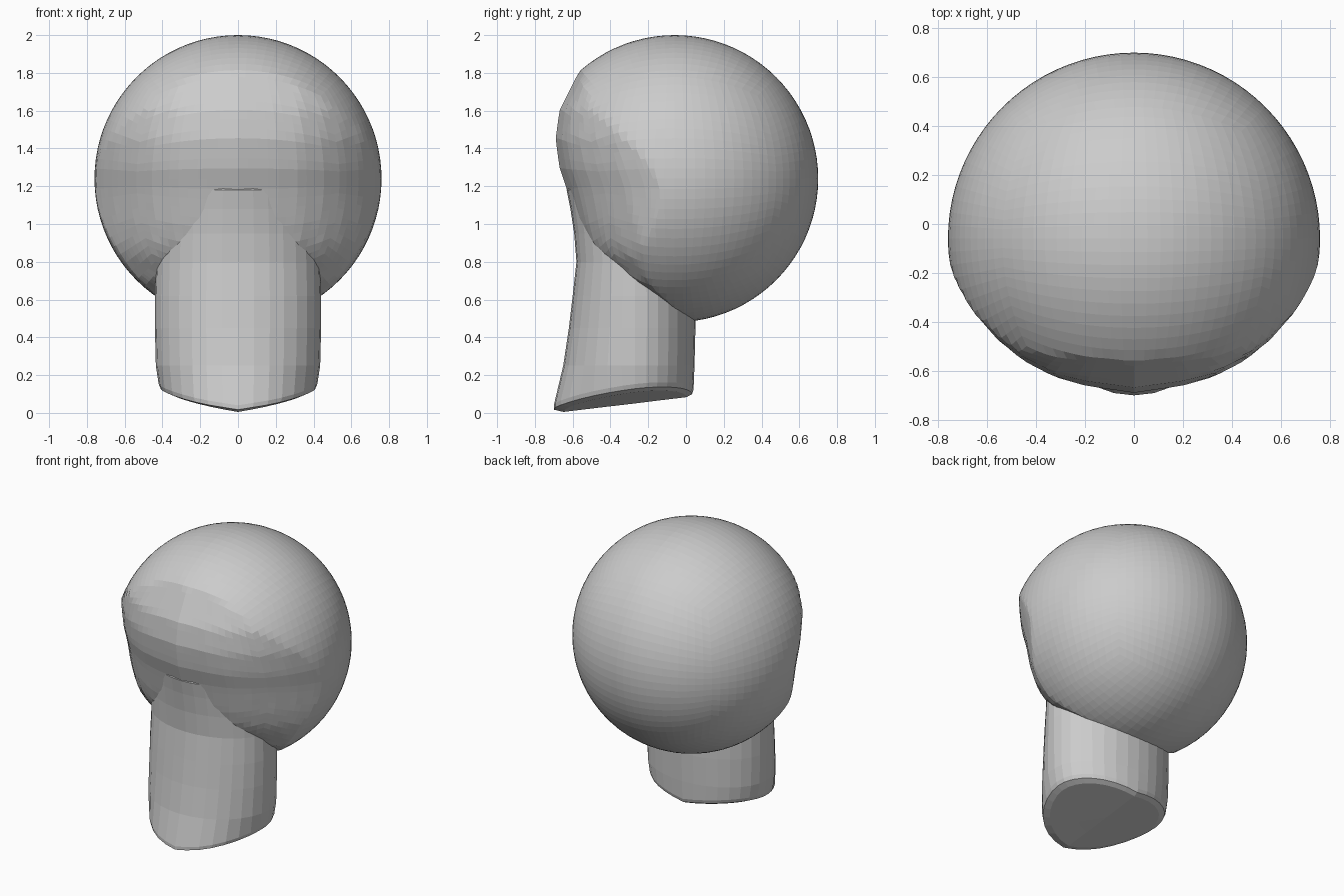
import bpy, bmesh, math
from mathutils import Vector

if "Cube" in bpy.data.objects:
    bpy.data.objects.remove(bpy.data.objects["Cube"])

CENTRE, RADIUS = Vector((0, -0.06, 1.24)), 0.76
# face profile (z, y) on the centre line, and setback of the face (|x|, dy)
FACE = [(0.48, 0.05), (0.55, -0.12), (0.62, -0.25), (0.70, -0.39), (0.83, -0.51),
        (0.90, -0.55), (1.00, -0.585), (1.18, -0.63), (1.30, -0.67), (1.45, -0.69),
        (1.60, -0.67), (1.84, -0.55), (1.93, -0.42), (2.00, -0.25)]
SETBACK = [(0, 0), (0.2, 0.03), (0.33, 0.065), (0.45, 0.13), (0.55, 0.21), (0.65, 0.32),
           (0.72, 0.43), (0.78, 0.55)]


def lerp(table, t):
    if t <= table[0][0]:
        return table[0][1]
    for (a, u), (b, v) in zip(table, table[1:]):
        if t <= b:
            return u + (v - u) * (t - a) / (b - a)
    return table[-1][1]


def finish(bm, name):
    bmesh.ops.recalc_face_normals(bm, faces=bm.faces)
    mesh = bpy.data.meshes.new(name)
    bm.to_mesh(mesh)
    bm.free()
    obj = bpy.data.objects.new(name, mesh)
    bpy.context.collection.objects.link(obj)
    return obj


# Head: quad sphere with its front pressed back to the face surface
bm = bmesh.new()
bmesh.ops.create_cube(bm, size=2)
bmesh.ops.subdivide_edges(bm, edges=bm.edges, cuts=21, use_grid_fill=True)
for v in bm.verts:
    p = CENTRE + Vector([math.tan(c * math.pi / 4) for c in v.co]).normalized() * RADIUS
    if p.y < CENTRE.y:
        face_y = lerp(FACE, p.z) + lerp(SETBACK, abs(p.x))
        p.y = max(p.y, min(face_y, 2 * CENTRE.y - p.y))
    v.co = p
finish(bm, "head")

# Neck: lofted oval rings (z, front y, back y, half width)
SEG, MID = 32, -0.27
RINGS = [(0.25, -0.65, 0.045, 0.435), (0.45, -0.62, 0.05, 0.44), (0.62, -0.60, 0.05, 0.44),
         (0.80, -0.58, 0.04, 0.435), (0.95, -0.592, 0.03, 0.43), (1.08, -0.612, 0.0, 0.42),
         (1.18, -0.632, 0.0, 0.41), (1.23, -0.60, 0.0, 0.38)]


def oval(front, back, width, point=1.0):
    pts = []
    for i in range(SEG):
        a = 2 * math.pi * i / SEG
        c, s = math.cos(a), math.sin(a)
        y = MID + (front - MID) * c ** point if c > 0 else MID - (back - MID) * c
        pts.append((width * s, y))
    return pts


def under(x, y, lift):
    # underside rises towards the back and both sides
    return 0.005 + 0.12 * max(0, y + 0.65) + 0.16 * abs(x) + lift


bm = bmesh.new()
loops = []
for scale, lift in ((0.45, 0.0), (0.88, 0.0), (0.975, 0.012), (1.0, 0.035)):
    pts = oval(MID - 0.43 * (scale if scale < 0.9 else 1), MID + 0.31 * scale, 0.42 * scale, 1.15)
    loops.append([bm.verts.new((x, y, under(x, y, lift))) for x, y in pts])
for z, front, back, width in RINGS:
    loops.append([bm.verts.new((x, y, z)) for x, y in oval(front, back, width)])
for lo, hi in zip(loops, loops[1:]):
    for i in range(SEG):
        j = (i + 1) % SEG
        bm.faces.new((lo[i], lo[j], hi[j], hi[i]))
centre = bm.verts.new((0, MID, 0.05))
for i in range(SEG):
    bm.faces.new((centre, loops[0][(i + 1) % SEG], loops[0][i]))
bm.faces.new(loops[-1])
finish(bm, "neck")
